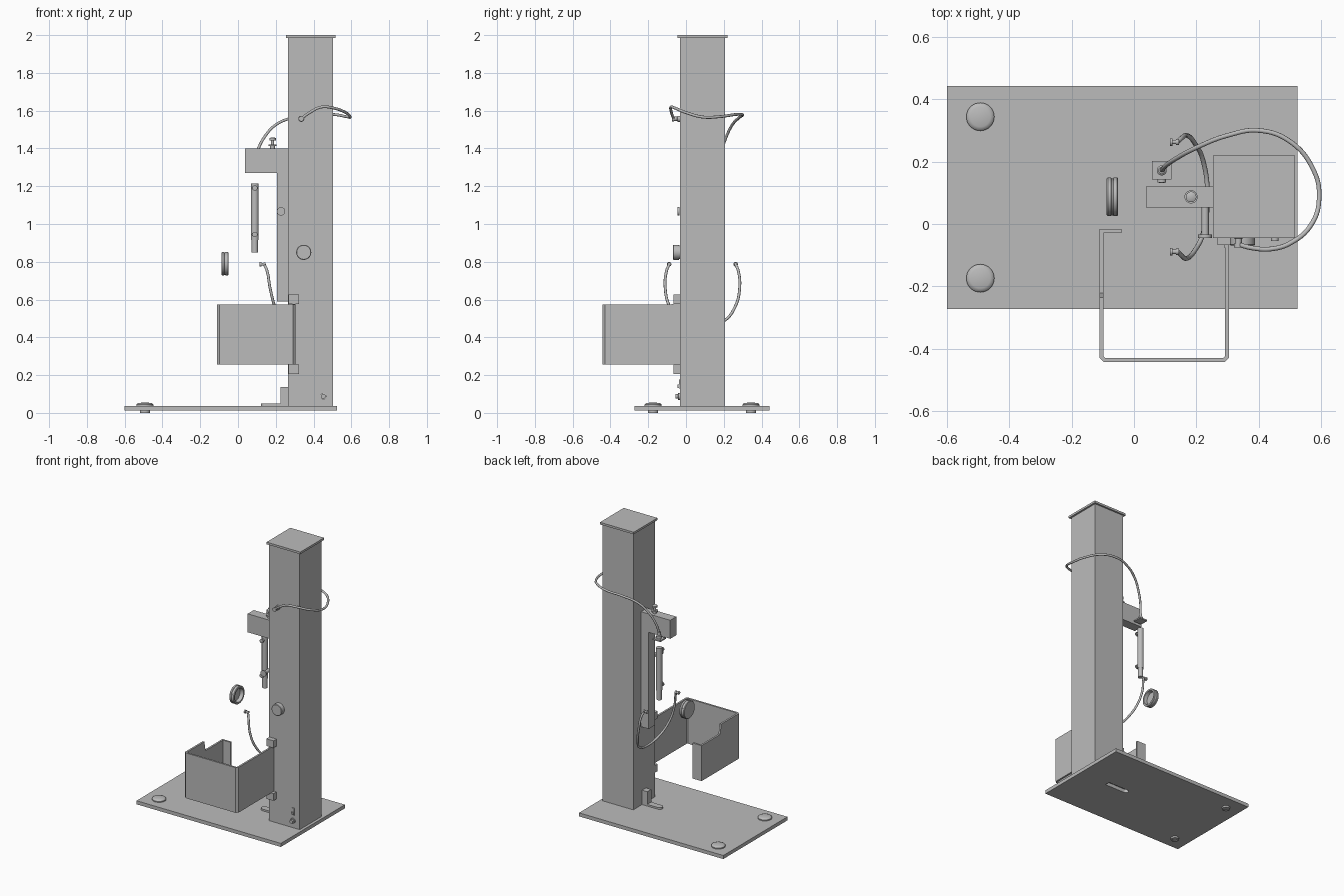
import bpy, bmesh, math
from mathutils import Vector

cube = bpy.data.objects.get("Cube")
if cube:
    bpy.data.objects.remove(cube, do_unlink=True)

grey = bpy.data.materials.new("plain grey")
grey.use_nodes = True
grey.diffuse_color = (0.5, 0.5, 0.5, 1)
grey.node_tree.nodes["Principled BSDF"].inputs["Base Color"].default_value = grey.diffuse_color


def select(ob):
    bpy.ops.object.select_all(action='DESELECT')
    ob.select_set(True)
    bpy.context.view_layer.objects.active = ob


def add(name, bm, smooth=False):
    bmesh.ops.recalc_face_normals(bm, faces=bm.faces)
    me = bpy.data.meshes.new(name)
    bm.to_mesh(me)
    bm.free()
    me.materials.append(grey)
    ob = bpy.data.objects.new(name, me)
    bpy.context.collection.objects.link(ob)
    if smooth:
        select(ob)
        bpy.ops.object.shade_smooth_by_angle(angle=math.radians(35))
    return ob


def box(name, x, y, z):
    """Box from (low, high) pairs."""
    bm = bmesh.new()
    bmesh.ops.create_cube(bm, size=1)
    for v in bm.verts:
        v.co = [lo + (c + 0.5) * (hi - lo) for c, (lo, hi) in zip(v.co, (x, y, z))]
    return add(name, bm)


def prism(name, outline, axis, lo, hi):
    """Extrude an outline along 'y' or 'z'."""
    bm = bmesh.new()
    place = (lambda a, b: (a, lo, b)) if axis == 'y' else (lambda a, b: (a, b, lo))
    face = bm.faces.new([bm.verts.new(place(a, b)) for a, b in outline])
    out = bmesh.ops.extrude_face_region(bm, geom=[face])["geom"]
    step = Vector((0, hi - lo, 0)) if axis == 'y' else Vector((0, 0, hi - lo))
    bmesh.ops.translate(bm, vec=step, verts=[g for g in out if isinstance(g, bmesh.types.BMVert)])
    return add(name, bm)


def lathe(name, loc, axis, profile, seg=32):
    """Turn (radius, height) points around an axis through loc."""
    bm = bmesh.new()
    vs = [bm.verts.new((r, 0, h)) for r, h in profile]
    es = [bm.edges.new(p) for p in zip(vs, vs[1:])]
    bmesh.ops.spin(bm, geom=vs + es, cent=(0, 0, 0), axis=(0, 0, 1),
                   angle=math.tau, steps=seg, use_merge=True)
    bmesh.ops.remove_doubles(bm, verts=bm.verts, dist=1e-5)
    turn = Vector((0, 0, 1)).rotation_difference(Vector(axis)).to_matrix()
    bmesh.ops.rotate(bm, matrix=turn, verts=bm.verts)
    bmesh.ops.translate(bm, vec=loc, verts=bm.verts)
    return add(name, bm, True)


def rod(name, loc, axis, r, length, seg=24):
    return lathe(name, loc, axis, [(0, 0), (r, 0), (r, length), (0, length)], seg)


def cable(name, points, r):
    cu = bpy.data.curves.new(name, 'CURVE')
    cu.dimensions = '3D'
    cu.bevel_depth = r
    cu.bevel_resolution = 3
    cu.resolution_u = 10
    cu.use_fill_caps = True
    sp = cu.splines.new('BEZIER')
    sp.bezier_points.add(len(points) - 1)
    for bp, p in zip(sp.bezier_points, points):
        bp.co = p
        bp.handle_left_type = bp.handle_right_type = 'AUTO'
    cu.materials.append(grey)
    ob = bpy.data.objects.new(name, cu)
    bpy.context.collection.objects.link(ob)


def slot(x0, x1, y, r, n=8):
    """Outline with a rounded end at x0 and a square end at x1."""
    arc = [math.pi / 2 + math.pi * i / n for i in range(n + 1)]
    return [(x0 + r + r * math.cos(a), y + r * math.sin(a)) for a in arc] + [(x1, y - r), (x1, y + r)]


CY = 0.087  # centre line of the column and arm
UP, FRONT, SIDE = (0, 0, 1), (0, -1, 0), (1, 0, 0)

# Base plate with a slot under the stop bracket
base = box("base_plate", (-0.6, 0.524), (-0.272, 0.442), (0.012, 0.037))
cutter = prism("slot_cutter", slot(0.124, 0.3, CY, 0.018), 'z', -0.01, 0.06)
cutter.hide_render = True
mod = base.modifiers.new("slot", 'BOOLEAN')
mod.operation = 'DIFFERENCE'
mod.object = cutter
mod.solver = 'EXACT'
select(base)
bpy.ops.object.modifier_apply(modifier="slot")
bpy.data.objects.remove(cutter, do_unlink=True)

for side, y in (("left", -0.174), ("right", 0.344)):
    lathe(side + "_foot", (-0.493, y, 0), UP,
          [(0, 0.004), (0.017, 0.004), (0.017, 0), (0.027, 0), (0.027, 0.037), (0.045, 0.037),
           (0.045, 0.044), (0.04, 0.05), (0.032, 0.053), (0, 0.055)])

# Column and cap
box("column", (0.266, 0.504), (CY - 0.12, CY + 0.12), (0.037, 1.985))
box("column_cap", (0.254, 0.517), (CY - 0.132, CY + 0.132), (1.985, 2.0))

# Stop bracket at the foot of the column
prism("bracket_tab", slot(0.122, 0.266, CY, 0.022), 'z', 0.037, 0.049)
box("bracket_upright", (0.225, 0.266), (CY - 0.022, CY + 0.022), (0.037, 0.138))

# Rail and arm in one angled piece
prism("rail_and_arm", [(0.266, 0.59), (0.206, 0.59), (0.206, 1.27), (0.038, 1.27), (0.038, 1.4), (0.266, 1.4)],
      'y', CY - 0.034, CY + 0.034)
rod("rail_pin", (0.228, CY - 0.03, 1.067), FRONT, 0.012, 0.09)
rod("rail_pin_head", (0.228, -0.034, 1.067), FRONT, 0.022, 0.011)
lathe("arm_screw", (0.183, CY, 1.4), UP,
      [(0, 0), (0.013, 0), (0.013, 0.012), (0.021, 0.012), (0.021, 0.021), (0.008, 0.021),
       (0.008, 0.042), (0.017, 0.042), (0.017, 0.054), (0.009, 0.058), (0, 0.058)])

# Sensor plate and hanging probe
PX, PY = 0.089, 0.172
box("sensor_plate", (PX - 0.031, PX + 0.031), (PY - 0.03, PY + 0.03), (1.272, 1.281))
for sx in (-1, 1):
    for sy in (-1, 1):
        rod("plate_screw", (PX + sx * 0.023, PY + sy * 0.022, 1.281), UP, 0.005, 0.004, 12)
lathe("cable_socket", (PX, PY, 1.281), UP,
      [(0, 0), (0.016, 0), (0.016, 0.02), (0.011, 0.024), (0.011, 0.045), (0, 0.045)])
lathe("probe", (PX, PY, 0.85), UP,
      [(0, 0), (0.017, 0), (0.017, 0.065), (0.02, 0.065), (0.02, 0.365), (0, 0.365)])
for z in (0.945, 1.19):
    lathe("probe_stub", (PX, PY - 0.015, z), FRONT,
          [(0, 0), (0.009, 0), (0.009, 0.015), (0.014, 0.015), (0.014, 0.024), (0, 0.026)], 16)

# Round cup, open toward the column
lathe("round_cup", (-0.088, CY, 0.79), SIDE,
      [(0, 0), (0.058, 0), (0.062, 0.004), (0.062, 0.014), (0.059, 0.016), (0.059, 0.021),
       (0.062, 0.023), (0.062, 0.034), (0.059, 0.037), (0.048, 0.037), (0.045, 0.012), (0, 0.012)], 48)

# Lower cable, the same on both sides of the centre line
half = [(0.14, 0.176, 0.785), (0.153, 0.189, 0.755), (0.17, 0.197, 0.66),
        (0.195, 0.172, 0.56), (0.222, 0.115, 0.488)]
cable("lower_cable", [(x, CY + d, z) for x, d, z in half] + [(0.236, CY, 0.455)]
      + [(x, CY - d, z) for x, d, z in reversed(half)], 0.0075)
for s in (-1, 1):
    lathe("lower_cable_plug", (0.115, CY + s * 0.176, 0.787), SIDE,
          [(0, 0), (0.012, 0), (0.012, 0.009), (0.007, 0.009), (0.007, 0.02), (0.01, 0.02),
           (0.01, 0.03), (0, 0.03)], 16)

# Upper cable looping behind and around the column
cable("upper_cable", [
    (PX, PY, 1.32), (0.103, 0.188, 1.385), (0.14, 0.213, 1.46), (0.2, 0.245, 1.525),
    (0.3, 0.284, 1.565), (0.4, 0.3, 1.578), (0.5, 0.265, 1.58), (0.575, 0.175, 1.568),
    (0.594, 0.09, 1.566), (0.57, 0, 1.59), (0.5, -0.062, 1.615), (0.44, -0.08, 1.619),
    (0.38, -0.077, 1.59), (0.335, -0.066, 1.558)], 0.0075)
lathe("upper_cable_plug", (0.335, -0.033, 1.557), FRONT,
      [(0, 0), (0.016, 0), (0.016, 0.012), (0.011, 0.014), (0.011, 0.03), (0.014, 0.03), (0.014, 0.042), (0, 0.042)])

# Knob and switches on the column front
lathe("column_knob", (0.348, -0.033, 0.85), FRONT,
      [(0, 0), (0.036, 0), (0.036, 0.004), (0.04, 0.004), (0.04, 0.033), (0.037, 0.036), (0, 0.036)], 40)
lathe("power_knob", (0.452, -0.033, 0.087), FRONT,
      [(0, 0), (0.018, 0), (0.018, 0.008), (0.012, 0.009), (0.012, 0.022), (0, 0.022)])
box("switch_plate", (0.44, 0.464), (-0.038, -0.033), (0.128, 0.178))
prism("switch_rocker", [(0.444, 0.133), (0.46, 0.133), (0.46, 0.15), (0.444, 0.15)], 'y', -0.045, -0.033)

# Guard hinges and pin
for name, z in (("lower_hinge", 0.205), ("upper_hinge", 0.577)):
    box(name, (0.268, 0.323), (-0.067, -0.033), (z, z + 0.05))
box("hinge_strip", (0.289, 0.304), (-0.076, -0.033), (0.255, 0.577))

# Bent sheet guard: x, y and top height along its path
path = [(0.298, -0.06, 0.573), (0.298, -0.427, 0.573), (0.289, -0.436, 0.573),
        (-0.095, -0.436, 0.573), (-0.104, -0.427, 0.573), (-0.104, -0.235, 0.573),
        (-0.104, -0.222, 0.505), (-0.104, -0.022, 0.505), (-0.04, -0.022, 0.505)]
bm = bmesh.new()
pairs = [(bm.verts.new((x, y, 0.255)), bm.verts.new((x, y, top))) for x, y, top in path]
for (a, b), (c, d) in zip(pairs, pairs[1:]):
    bm.faces.new((a, c, d, b))
guard = add("guard", bm)
sheet = guard.modifiers.new("sheet", 'SOLIDIFY')
sheet.thickness = 0.013
sheet.offset = 0
sheet.use_even_offset = True
